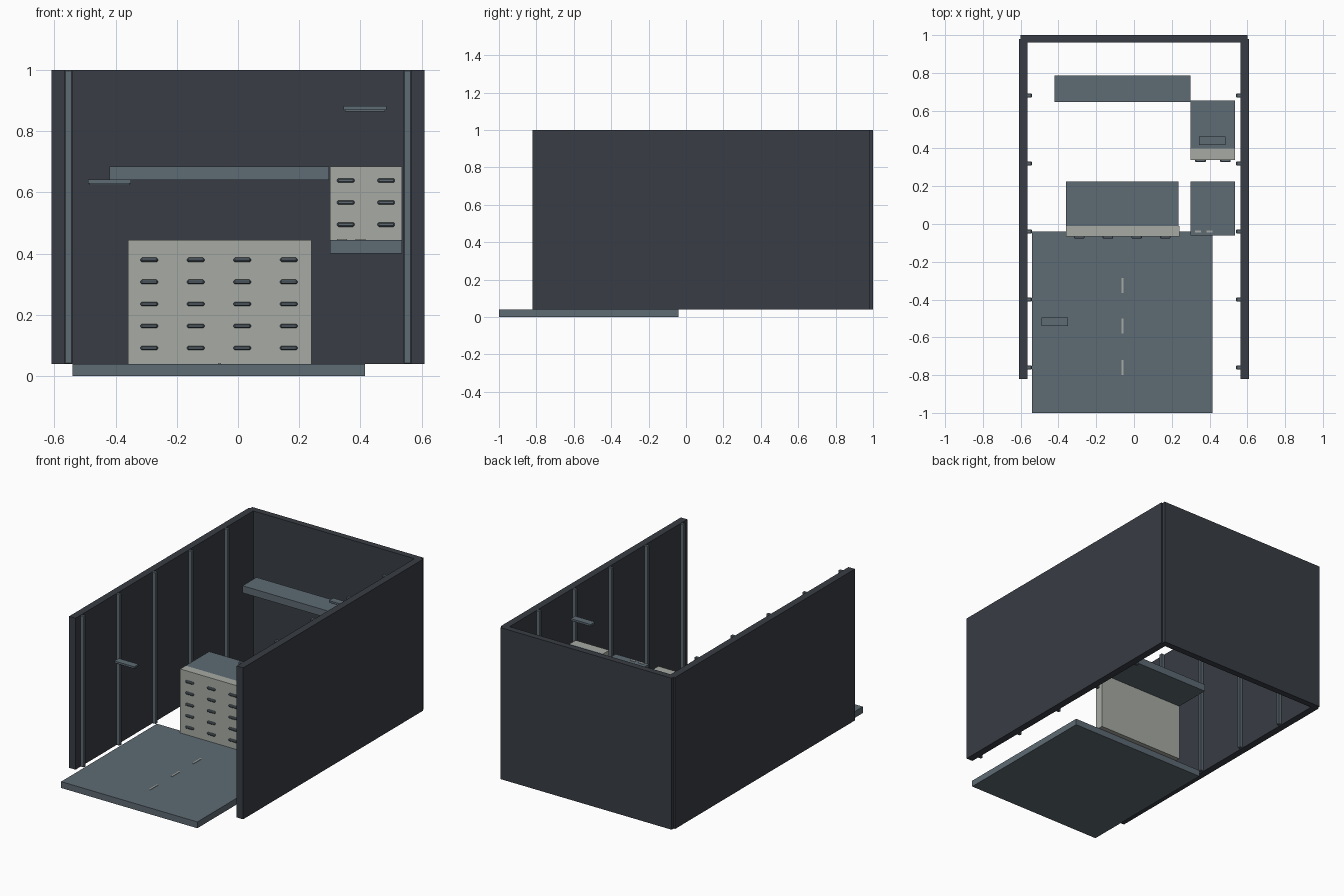
import bpy, bmesh

cube = bpy.data.objects.get("Cube")
if cube:
    bpy.data.objects.remove(cube, do_unlink=True)


def make_material(name, color):
    mat = bpy.data.materials.new(name)
    mat.use_nodes = True
    mat.diffuse_color = (*color, 1)
    mat.node_tree.nodes["Principled BSDF"].inputs["Base Color"].default_value = (*color, 1)
    return mat


charcoal = make_material("charcoal wall", (0.040, 0.047, 0.058))
slate = make_material("slate blue", (0.112, 0.145, 0.174))
ivory = make_material("pale grey", (0.39, 0.41, 0.37))


def box(name, xs, ys, zs, mat, bevel=0):
    """Box spanning the given (low, high) ranges."""
    bm = bmesh.new()
    bmesh.ops.create_cube(bm, size=1)
    for v in bm.verts:
        v.co = [r[0] + (c + 0.5) * (r[1] - r[0]) for c, r in zip(v.co, (xs, ys, zs))]
    mesh = bpy.data.meshes.new(name)
    bm.to_mesh(mesh)
    bm.free()
    mesh.materials.append(mat)
    obj = bpy.data.objects.new(name, mesh)
    bpy.context.collection.objects.link(obj)
    if bevel:
        mod = obj.modifiers.new("Bevel", "BEVEL")
        mod.width = bevel
        mod.segments = 1
    return obj


def around(c, size):
    return (c - size / 2, c + size / 2)


FLOOR = 0.04
DESK = 0.445
SHELF = 0.685
THICK = 0.045

# Room shell: back wall, side walls and wall studs
box("back_wall", (-0.6, 0.6), (0.96, 1.0), (FLOOR, 1.0), charcoal)
for side, label in ((1, "left"), (-1, "right")):
    box(label + "_wall", sorted((side * 0.565, side * 0.61)), (-0.82, 0.98), (FLOOR, 1.0), charcoal)
    for i in range(5):
        box(f"{label}_stud_{i + 1}", sorted((side * 0.541, side * 0.567)),
            around(-0.76 + 0.36 * i, 0.02), (FLOOR, 1.0), slate, 0.003)

# Floor slab with a dashed line
box("floor_slab", (-0.54, 0.415), (-1.0, -0.04), (0, FLOOR), slate)
for i, y in enumerate((-0.76, -0.54, -0.325)):
    box(f"floor_dash_{i + 1}", around(-0.06, 0.01), around(y, 0.08), (FLOOR - 0.002, FLOOR + 0.003), ivory)


def drawer_front(name, xs, ys, zs, columns, rows):
    """Pale drawer block with a grid of pull handles."""
    box(name, xs, ys, zs, ivory)
    for i, x in enumerate(columns):
        for j, z in enumerate(rows):
            box(f"{name}_handle_{i + 1}_{j + 1}", around(x, 0.056), (ys[0] - 0.012, ys[0] + 0.002),
                around(z, 0.014), slate, 0.004)


# Main workbench
drawer_front("bench_drawers", (-0.36, 0.24), (-0.065, -0.01), (FLOOR, DESK),
             [-0.29 + 0.152 * i for i in range(4)], [0.092 + 0.072 * j for j in range(5)])
box("bench_top", (-0.36, 0.235), (-0.01, 0.225), (DESK - THICK, DESK), slate)

# Side desk with two marks
box("side_desk_top", (0.3, 0.535), (-0.06, 0.225), (DESK - THICK, DESK), slate)
for i, x in enumerate((0.34, 0.40)):
    box(f"desk_mark_{i + 1}", around(x, 0.032), around(-0.04, 0.01), (DESK - 0.002, DESK + 0.003), ivory)

# Raised cabinet and long shelf at the back
drawer_front("upper_drawers", (0.3, 0.535), (0.34, 0.4), (DESK, SHELF),
             (0.352, 0.484), [0.495 + 0.072 * j for j in range(3)])
box("upper_cabinet_top", (0.3, 0.535), (0.4, 0.655), (SHELF - THICK, SHELF), slate)
box("back_shelf", (-0.42, 0.298), (0.645, 0.785), (SHELF - THICK, SHELF), slate)

# Small hanging fixtures with a slimmer strip underneath
for name, x, y, z in (("left_fixture", 0.415, 0.44, 0.882), ("right_fixture", -0.42, -0.517, 0.642)):
    box(name + "_plate", around(x, 0.14), around(y, 0.044), (z - 0.012, z), slate)
    box(name + "_strip", around(x, 0.13), around(y, 0.03), (z - 0.017, z - 0.011), slate)
